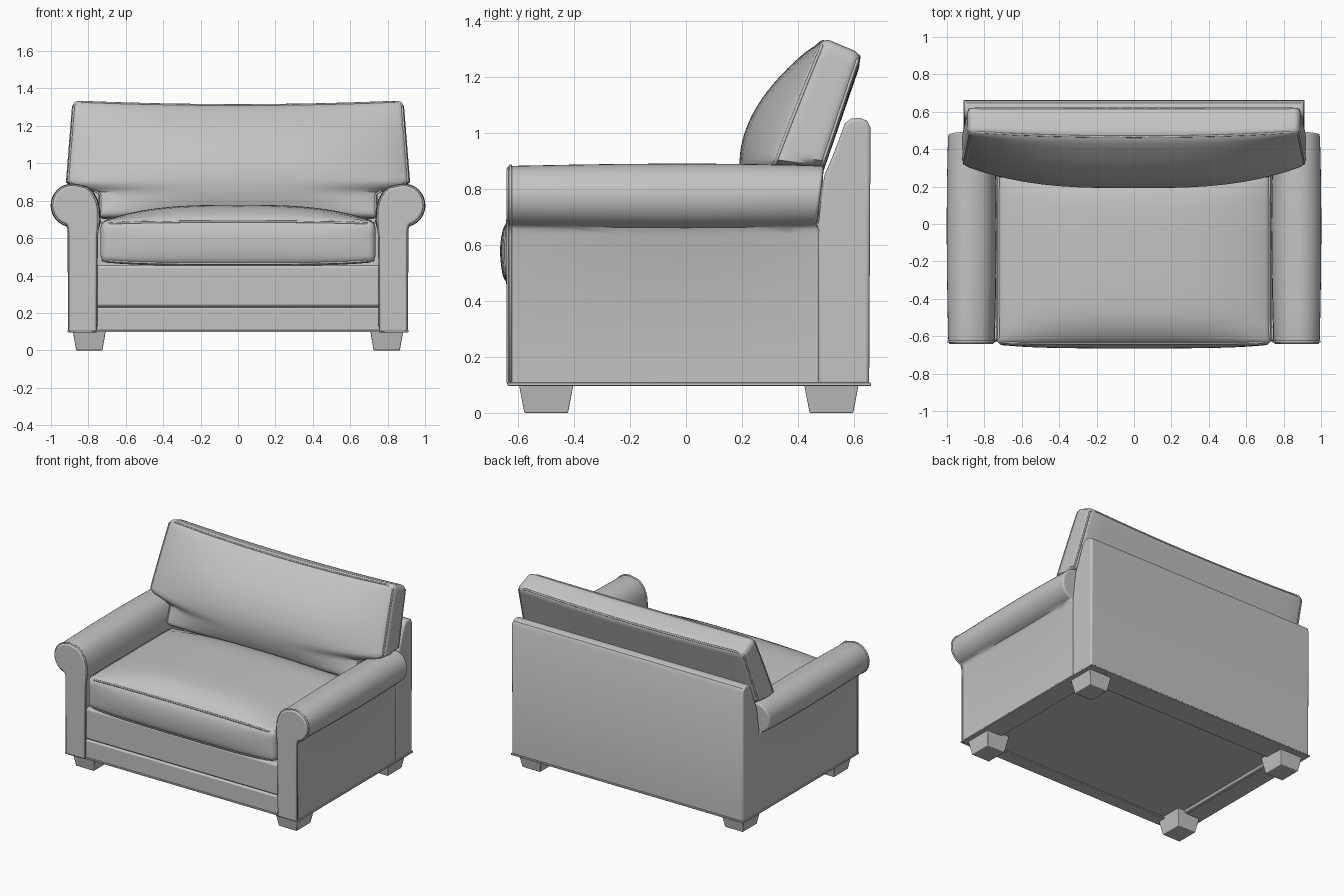
import bpy, bmesh, math
from mathutils import Vector

default_cube = bpy.data.objects.get("Cube")
if default_cube:
    bpy.data.objects.remove(default_cube, do_unlink=True)

fabric = bpy.data.materials.new("grey_fabric")
fabric.use_nodes = True
GREY = (0.55, 0.55, 0.55, 1)
fabric.diffuse_color = GREY
fabric.node_tree.nodes["Principled BSDF"].inputs["Base Color"].default_value = GREY
parts = []


def finish(name, bm, bevel=0):
    bmesh.ops.recalc_face_normals(bm, faces=bm.faces)
    mesh = bpy.data.meshes.new(name)
    bm.to_mesh(mesh)
    bm.free()
    mesh.materials.append(fabric)
    obj = bpy.data.objects.new(name, mesh)
    bpy.context.collection.objects.link(obj)
    if bevel:
        mod = obj.modifiers.new("soft_edges", 'BEVEL')
        mod.width, mod.segments = bevel, 3
        mod.limit_method, mod.angle_limit = 'ANGLE', math.radians(50)
    parts.append(obj)


def box(name, x, y, z, bevel=0.01, taper=1.0):
    """Box from ranges; taper shrinks the bottom face."""
    bm = bmesh.new()
    bmesh.ops.create_cube(bm, size=1)
    for v in bm.verts:
        k = taper if v.co.z < 0 else 1
        v.co = [(a + b) / 2 + c * f * (b - a)
                for (a, b), c, f in zip((x, y, z), v.co, (k, k, 1))]
    finish(name, bm, bevel)


def loft(name, rings, bevel):
    bm = bmesh.new()
    rows = [[bm.verts.new(p) for p in ring] for ring in rings]
    n = len(rows[0])
    for a, b in zip(rows, rows[1:]):
        for i in range(n):
            j = (i + 1) % n
            bm.faces.new((a[i], a[j], b[j], b[i]))
    bm.faces.new(rows[0])
    bm.faces.new(rows[-1])
    finish(name, bm, bevel)


def piping(name, points, radius=0.006, closed=False):
    curve = bpy.data.curves.new(name, 'CURVE')
    curve.dimensions = '3D'
    curve.bevel_depth, curve.bevel_resolution = radius, 2
    spline = curve.splines.new('POLY')
    spline.points.add(len(points) - 1)
    for sp, p in zip(spline.points, points):
        sp.co = (*p, 1)
    spline.use_cyclic_u = closed
    curve.materials.append(fabric)
    obj = bpy.data.objects.new(name, curve)
    bpy.context.collection.objects.link(obj)


def cushion(name, half, r, cuts, shape, seams):
    """Rounded box, sliced into a grid, then puffed by shape(u, v, w)."""
    bm = bmesh.new()
    bmesh.ops.create_cube(bm, size=2)
    for v in bm.verts:
        v.co = [c * h for c, h in zip(v.co, half)]
    bmesh.ops.bevel(bm, geom=bm.edges[:], offset=r, segments=4,
                    profile=0.5, affect='EDGES')
    for axis in range(3):
        normal = Vector([float(i == axis) for i in range(3)])
        reach = half[axis] - r
        for i in range(1, cuts[axis]):
            at = normal * reach * (2 * i / cuts[axis] - 1)
            bmesh.ops.bisect_plane(bm, geom=bm.verts[:] + bm.edges[:] + bm.faces[:],
                                   plane_co=at, plane_no=normal)
    for v in bm.verts:
        v.co = shape(*[c / h for c, h in zip(v.co, half)])
    finish(name, bm)
    # Piping follows the rounded box edges
    edge = [1 - 0.3 * r / h for h in half]
    for k, seam in enumerate(seams):
        pts = []
        for a, b in zip(seam, seam[1:]):
            for i in range(25):
                p = Vector(a).lerp(Vector(b), 0.03 + 0.94 * i / 24)
                pts.append(shape(*[c * e for c, e in zip(p, edge)]))
        piping(f"{name}_piping_{k}", pts)


def mix(a, b, t):
    return a + (b - a) * t


def seat_shape(u, v, w):
    top = max(0, w) * 0.09 * max(0, 1 - abs(u) ** 3) * max(0, 1 - v ** 6)
    sag = max(0, -w) * 0.02 * max(0, 1 - u ** 4)
    bulge = 0.02 * (1 - w * w) * (1 - u ** 4) * max(0, -v)
    return Vector((0.735 * u, -0.17 + 0.475 * v - bulge,
                   0.58 + 0.108 * w + top - sag))


def back_shape(u, v, w):
    t, s = (w + 1) / 2, (v + 1) / 2
    y = mix(mix(0.24, 0.49, t), mix(0.435, 0.63, t), s)
    z = mix(mix(0.71, 1.345, t), mix(0.70, 1.285, t), s)
    y -= (1 - s) * (0.56 * t * (1 - t) * (1 - abs(u) ** 3) + 0.02 * t * (1 - u * u))
    z -= 0.02 * t * (1 - u * u)
    k = min(1, max(0, (z - 0.84) / 0.06))
    width = 0.745 + 0.175 * k * k * (3 - 2 * k) - 0.035 * max(0, (z - 0.9) / 0.44)
    return Vector((u * width, y, z))


# Loose cushions
cushion("seat_cushion", (0.735, 0.475, 0.108), 0.035, (16, 14, 6), seat_shape,
        [[(-1, 1, s), (-1, -1, s), (1, -1, s), (1, 1, s)] for s in (1, -1)])
cushion("back_cushion", (0.92, 0.09, 0.31), 0.035, (18, 4, 28), back_shape,
        [[(-1, s, -1), (-1, s, 1), (1, s, 1), (1, s, -1)] for s in (-1, 1)])

# Back frame, a side profile extruded across
back_profile = [(0.655, 0.1), (0.66, 1.02), (0.648, 1.045), (0.62, 1.055),
                (0.59, 1.052), (0.568, 1.035), (0.555, 1.0), (0.525, 0.92),
                (0.495, 0.85), (0.47, 0.68), (0.47, 0.1)]
loft("back_frame", [[(x, y, z) for y, z in back_profile] for x in (-0.908, 0.908)], 0.012)

# Rolled arms, a front profile lofted along the depth
CX, CZ, R = 0.885, 0.775, 0.112
arm_profile = [(0.905, 0.1), (0.905, 0.64)]
arm_profile += [(CX + R * math.cos(a), CZ + R * math.sin(a))
                for a in (math.radians(d) for d in range(-75, 106, 12))]
arm_profile += [(0.81, 0.872), (0.778, 0.845), (0.755, 0.805), (0.743, 0.755),
                (0.74, 0.69), (0.755, 0.61), (0.757, 0.1)]


def arm_ring(side, y, swell, lean=0):
    ring = []
    for x, z in arm_profile:
        dy = 0
        if z > 0.65:
            dy = lean * (z - CZ)
            x, z = CX + (x - CX) * swell, CZ + (z - CZ) * swell
        ring.append((side * x, y + dy, z))
    return ring


for side, label in ((1, "left"), (-1, "right")):
    stations = [(-0.642, 0.94), (-0.615, 0.97), (-0.45, 1.0), (-0.25, 1.03),
                (0, 1.045), (0.2, 1.03), (0.38, 1.0), (0.48, 0.97, 0.12)]
    loft(f"{label}_arm", [arm_ring(side, *s) for s in stations], 0.01)
    piping(f"{label}_arm_piping", arm_ring(side, -0.628, 0.965), closed=True)

# Seat base with two front bands
box("seat_base", (-0.78, 0.78), (-0.6, 0.5), (0.115, 0.44), 0)
box("lower_front_band", (-0.765, 0.765), (-0.622, -0.55), (0.1, 0.23))
box("upper_front_band", (-0.765, 0.765), (-0.622, -0.55), (0.234, 0.455), 0.015)

# Bottom rails
for side, label in ((1, "left"), (-1, "right")):
    xs = sorted((side * 0.78, side * 0.912))
    box(f"{label}_bottom_rail", xs, (-0.638, 0.662), (0.097, 0.108), 0.003)
box("front_bottom_rail", (-0.78, 0.78), (-0.628, -0.54), (0.097, 0.108), 0.003)
box("back_bottom_rail", (-0.78, 0.78), (0.56, 0.662), (0.097, 0.108), 0.003)

# Tapered feet
for side, label in ((1, "left"), (-1, "right")):
    xs = sorted((side * 0.705, side * 0.885))
    for end, ys in (("front", (-0.6, -0.4)), ("back", (0.42, 0.62))):
        box(f"{end}_{label}_foot", xs, ys, (0, 0.115), 0.004, taper=0.78)

# Smooth shading, sharp edges kept
bpy.ops.object.select_all(action='DESELECT')
for obj in parts:
    obj.select_set(True)
bpy.context.view_layer.objects.active = parts[0]
bpy.ops.object.shade_smooth_by_angle(angle=math.radians(40))
